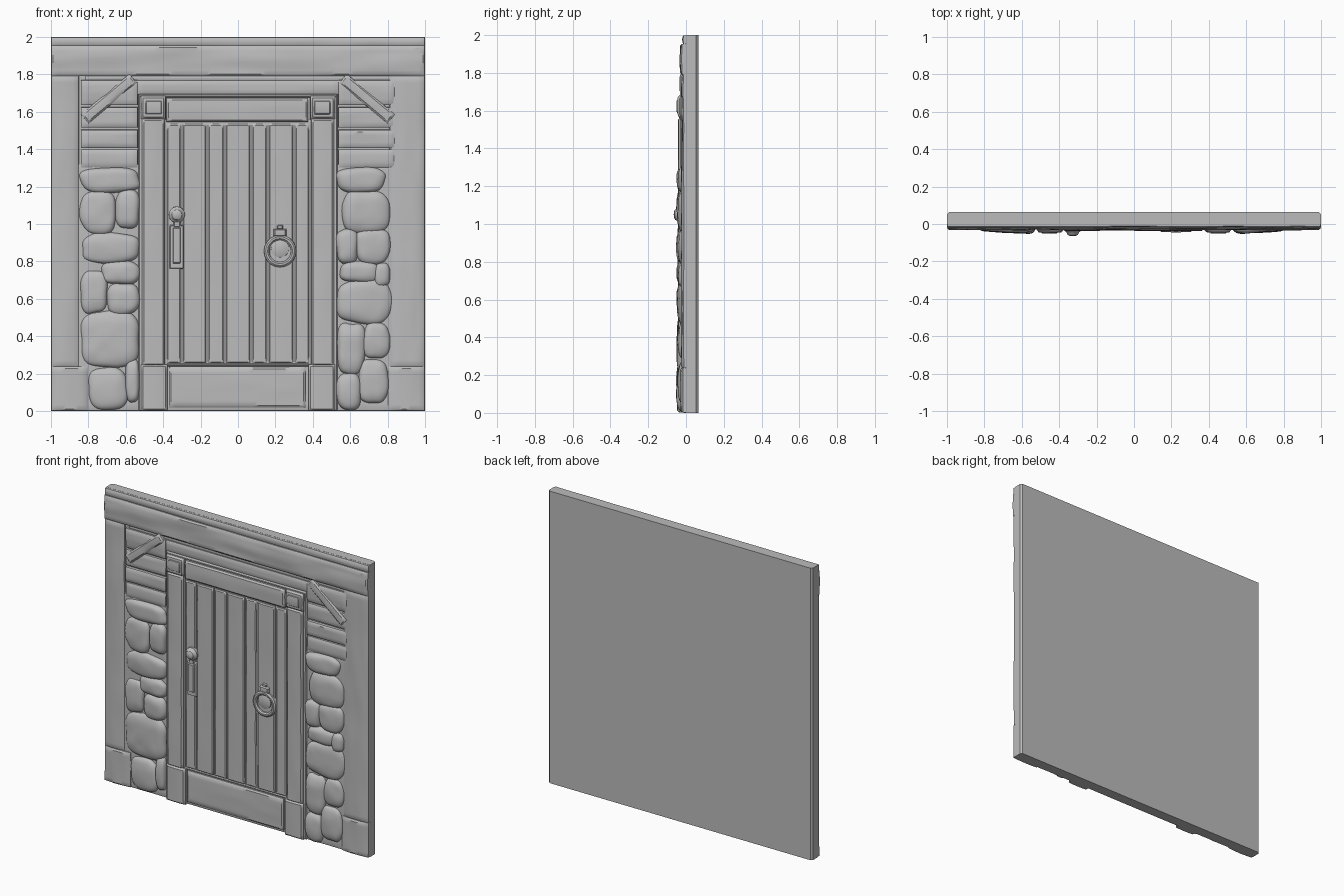
import bpy, bmesh, math
from mathutils import Vector, Matrix, noise

cube = bpy.data.objects.get("Cube")
if cube:
    bpy.data.objects.remove(cube)

grey = bpy.data.materials.new("plain grey")
grey.use_nodes = True
tone = (0.5, 0.5, 0.5, 1)
grey.diffuse_color = tone
grey.node_tree.nodes["Principled BSDF"].inputs["Base Color"].default_value = tone


def finish(name, bm, angle=35):
    bmesh.ops.recalc_face_normals(bm, faces=bm.faces)
    mesh = bpy.data.meshes.new(name)
    bm.to_mesh(mesh)
    bm.free()
    mesh.materials.append(grey)
    obj = bpy.data.objects.new(name, mesh)
    bpy.context.collection.objects.link(obj)
    bpy.ops.object.select_all(action="DESELECT")
    obj.select_set(True)
    bpy.context.view_layer.objects.active = obj
    bpy.ops.object.shade_smooth_by_angle(angle=math.radians(angle))
    return obj


def stops(half, edge):
    """Positions across a timber: side wall, rounded lip, then an even spread."""
    n = max(2, round(2 * half / 0.025))
    inner = half - edge
    mid = [-inner + 2 * inner * i / n for i in range(n + 1)]
    return [-half, -half + edge * 0.15] + mid + [half - edge * 0.15, half]


def timber(name, x0, x1, z0, z1, depth, rough=0.004, edge=0.012, crown=0.1, turn=0):
    """Worn board standing out of the slab, with grain along its longer side."""
    hw, hh = (x1 - x0) / 2, (z1 - z0) / 2
    centre = Vector(((x0 + x1) / 2, 0, (z0 + z1) / 2))
    us, vs = stops(hw, edge), stops(hh, edge)
    grain = Vector((4, 0, 16)) if hw > hh else Vector((16, 0, 4))
    spin = Matrix.Rotation(turn, 3, "Y")
    bm = bmesh.new()
    rows = []
    for j, v in enumerate(vs):
        row = []
        for i, u in enumerate(us):
            ring = min(i, j, len(us) - 1 - i, len(vs) - 1 - j)
            across = v / hh if hw > hh else u / hw
            p = centre + spin @ Vector((u, 0, v))
            wear = noise.noise(Vector((p.x * grain.x, depth * 90, p.z * grain.z)))
            lift = depth * (1 - crown * across ** 2) + rough * wear
            p.y = 0.01 if ring == 0 else -lift * (0.75 if ring == 1 else 1)
            row.append(bm.verts.new(p))
        rows.append(row)
    for a, b in zip(rows, rows[1:]):
        for i in range(len(us) - 1):
            bm.faces.new((a[i], a[i + 1], b[i + 1], b[i]))
    bm.faces.new([v for v in rows[0]] + [r[-1] for r in rows[1:]]
                 + rows[-1][-2::-1] + [r[0] for r in rows[-2:0:-1]])
    return finish(name, bm)


def stone(name, x0, x1, z0, z1, side):
    """Flattened, lumpy boulder with a squarish outline."""
    cx, cz = (x0 + x1) / 2, (z0 + z1) / 2
    hw, hh = (x1 - x0) / 2 + 0.004, (z1 - z0) / 2 + 0.004
    bm = bmesh.new()
    bmesh.ops.create_icosphere(bm, subdivisions=4, radius=1)
    for vert in bm.verts:
        p = vert.co.copy()
        p = Vector([math.copysign(abs(c) ** 0.66, c) for c in p])
        wob = 1 + 0.12 * noise.noise(Vector((p.x * 1.1 + cx * 9, 0, p.z * 1.1 + cz * 9)))
        x, z = cx + p.x * hw * wob, cz + p.z * hh * wob
        lean = 0.053 - 0.055 * max(0, abs(x) - 0.55)
        lump = 0.004 * noise.noise(Vector((x * 14, side, z * 14)))
        vert.co = (x, p.y * (lean + lump) if p.y < 0 else 0.01, max(z, 0))
    return finish(name, bm, 50)


def turned(name, points, x, z, segments=20):
    """Round fitting from a radius and depth profile, facing the front."""
    bm = bmesh.new()
    verts = [bm.verts.new((r, -d, 0)) for r, d in points]
    edges = [bm.edges.new(pair) for pair in zip(verts, verts[1:])]
    bmesh.ops.spin(bm, geom=verts + edges, cent=(0, 0, 0), axis=(0, 1, 0),
                   angle=math.tau, steps=segments)
    bmesh.ops.remove_doubles(bm, verts=bm.verts, dist=0.0005)
    bmesh.ops.translate(bm, verts=bm.verts, vec=(x, 0, z))
    return finish(name, bm)


# Backing slab with chamfered rear uprights
bm = bmesh.new()
outline = [(-1, 0), (1, 0), (1, 0.053), (0.988, 0.065), (-0.988, 0.065), (-1, 0.053)]
base = bm.faces.new([bm.verts.new((x, y, 0)) for x, y in outline])
top = bmesh.ops.extrude_face_region(bm, geom=[base])
bmesh.ops.translate(bm, vec=(0, 0, 2),
                    verts=[g for g in top["geom"] if isinstance(g, bmesh.types.BMVert)])
finish("backing_slab", bm, 20)

# Outer timber frame
timber("top_beam", -1, 1, 1.79, 1.955, 0.03, 0.007)
timber("top_beam_rim", -1, 1, 1.95, 2, 0.018, 0.004)
timber("lintel_strip", -0.82, 0.82, 1.765, 1.795, 0.011, 0.002)
timber("wall_above_door", -0.54, 0.54, 1.69, 1.768, 0.017, 0.003)
for side, label in ((-1, "right"), (1, "left")):
    def mirrored(name, a, b, *rest, **kw):
        lo, hi = sorted((a * side, b * side))
        return timber(f"{label}_{name}", lo, hi, *rest, **kw)

    inner = 0.85 if side < 0 else 0.81
    mirrored("outer_post", inner, 1, 0.235, 1.793, 0.026, 0.005, crown=0.35)
    mirrored("outer_post_foot", 0.8, 1, 0, 0.24, 0.031, 0.004, crown=0.3)
    mirrored("mortar", 0.52, 0.86, 0, 1.32, 0.014, 0.004)

    # Boards and diagonal brace above the stonework
    for k, (z0, z1) in enumerate(((1.3, 1.4), (1.405, 1.505), (1.515, 1.625), (1.635, 1.77))):
        mirrored(f"wall_board_{k + 1}", 0.535, 0.84, z0, z1, 0.021 + 0.004 * (k % 2), 0.005)
    mirrored("corner_brace", 0.52, 0.86, 1.637, 1.703, 0.033, 0.003, turn=side * math.radians(40))

    # Door frame
    mirrored("door_post", 0.39, 0.515, 0.24, 1.565, 0.042, 0.003, crown=0.08)
    mirrored("door_post_foot", 0.375, 0.52, 0, 0.25, 0.047, 0.002)
    mirrored("door_post_trim", 0.505, 0.532, 0, 1.69, 0.024, 0.001, edge=0.006)
    mirrored("corner_block", 0.385, 0.52, 1.56, 1.685, 0.046, 0.001)
    mirrored("corner_block_face", 0.4, 0.502, 1.578, 1.667, 0.051, 0.001)
timber("door_header", -0.383, 0.375, 1.545, 1.675, 0.037, 0.003)
timber("header_trim", -0.53, 0.53, 1.675, 1.695, 0.026, 0.001, edge=0.006)

# Door planks and kick panel
timber("door_backing", -0.4, 0.4, 0, 1.56, 0.014, 0)
cuts = [-0.385, -0.3, -0.165, -0.07, 0.07, 0.16, 0.3, 0.385]
for k, (a, b) in enumerate(zip(cuts, cuts[1:])):
    timber(f"door_plank_{k + 1}", a + 0.004, b - 0.004, 0.255, 1.535,
           0.025 + 0.003 * (k % 2), 0.002, edge=0.008, crown=0.05)
timber("kick_panel", -0.37, 0.362, 0.018, 0.238, 0.031, 0.002)
timber("kick_panel_rail", -0.38, 0.38, 0.238, 0.254, 0.022, 0.001, edge=0.005)

# Rubble stones, each given as left, right, bottom and top
stones = {
    "right": [(-.84, -.53, 1.17, 1.3), (-.84, -.65, .95, 1.18), (-.65, -.53, .98, 1.18),
              (-.83, -.53, .79, .95), (-.73, -.53, .68, .8), (-.84, -.7, .53, .75),
              (-.7, -.53, .52, .68), (-.84, -.53, .24, .53), (-.8, -.59, .01, .23),
              (-.6, -.53, .05, .27)],
    "left": [(.53, .78, 1.17, 1.3), (.56, .81, .96, 1.18), (.53, .64, .79, .97),
             (.63, .81, .79, .97), (.55, .75, .69, .8), (.53, .82, .47, .7),
             (.53, .68, .2, .47), (.67, .81, .28, .47), (.53, .66, .01, .2),
             (.65, .8, .04, .28), (.73, .81, .67, .79)],
}
for label, spots in stones.items():
    for k, box in enumerate(spots):
        stone(f"{label}_stone_{k + 1}", *box, k)

# Latch plate with knob
timber("latch_plate", -0.367, -0.288, 0.76, 0.995, 0.036, 0.001, edge=0.006)
timber("latch_grip", -0.352, -0.303, 0.785, 0.985, 0.044, 0.001, edge=0.008)
timber("latch_neck", -0.345, -0.308, 0.98, 1.04, 0.04, 0.001, edge=0.006)
turned("latch_knob", [(0.044, 0), (0.043, 0.038), (0.034, 0.044), (0.027, 0.058),
                      (0.015, 0.064), (0, 0.065)], -0.327, 1.05)

# Ring pull on its rose
turned("ring_rose", [(0.05, 0), (0.048, 0.035), (0.03, 0.041), (0, 0.043)], 0.225, 0.87)
turned("ring_pull", [(0.088, 0.01), (0.086, 0.036), (0.077, 0.044), (0.067, 0.044),
                     (0.059, 0.036), (0.057, 0.01)], 0.225, 0.855)
timber("ring_mount", 0.19, 0.26, 0.93, 0.975, 0.045, 0.001, edge=0.008)
timber("ring_mount_tip", 0.208, 0.242, 0.97, 0.995, 0.04, 0.001, edge=0.006)
